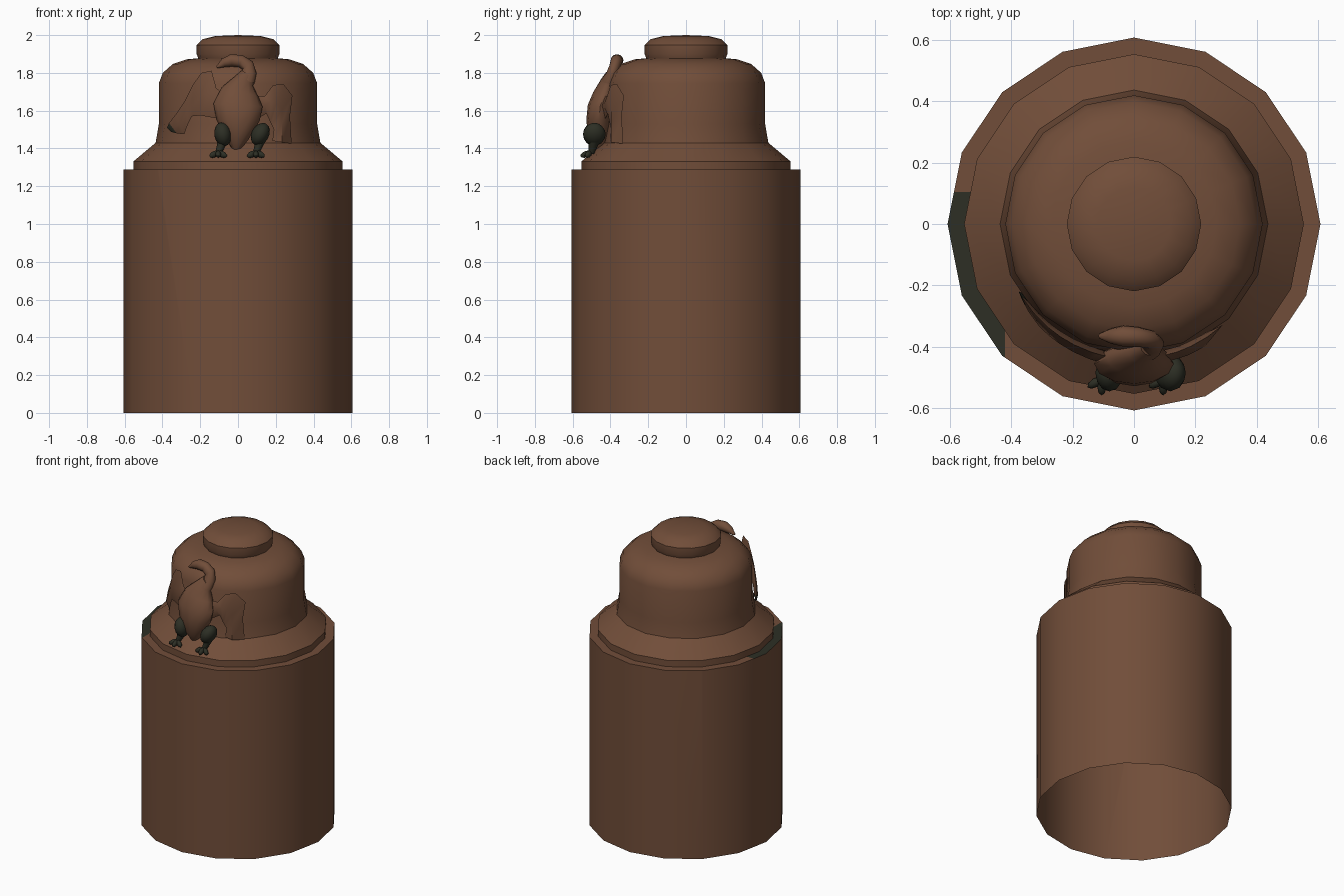
import bpy, bmesh, math
from mathutils import Vector, Matrix

if "Cube" in bpy.data.objects:
    bpy.data.objects.remove(bpy.data.objects["Cube"])


def colour(name, rgb):
    m = bpy.data.materials.new(name)
    m.diffuse_color = (*rgb, 1)
    m.use_nodes = True
    m.node_tree.nodes["Principled BSDF"].inputs["Base Color"].default_value = m.diffuse_color
    return m


BROWN = colour("brown_clay", (0.165, 0.075, 0.041))
DARK = colour("dark_green", (0.026, 0.028, 0.018))


def finish(bm, name, mats, angle=40, rule=None):
    bmesh.ops.remove_doubles(bm, verts=bm.verts, dist=0.0005)
    bmesh.ops.recalc_face_normals(bm, faces=bm.faces)
    if rule:
        for f in bm.faces:
            f.material_index = 1 if rule(f.calc_center_median()) else 0
    me = bpy.data.meshes.new(name)
    bm.to_mesh(me)
    bm.free()
    ob = bpy.data.objects.new(name, me)
    bpy.context.collection.objects.link(ob)
    for m in mats:
        me.materials.append(m)
    bpy.ops.object.select_all(action='DESELECT')
    ob.select_set(True)
    bpy.context.view_layer.objects.active = ob
    bpy.ops.object.shade_smooth_by_angle(angle=math.radians(angle))


def skin(bm, rings, cap=True):
    """Bridge closed rings of points in order."""
    vs = [[bm.verts.new(p) for p in r] for r in rings]
    n = len(vs[0])
    for a, b in zip(vs, vs[1:]):
        for i in range(n):
            j = (i + 1) % n
            bm.faces.new((a[i], a[j], b[j], b[i]))
    if cap:
        bm.faces.new(vs[0])
        bm.faces.new(vs[-1])


def lathe(profile, n=16):
    bm = bmesh.new()
    ang = [2 * math.pi * i / n for i in range(n)]
    skin(bm, [[(r * math.cos(a), r * math.sin(a), z) for a in ang]
              for r, z in profile], cap=False)
    return bm


def tube(bm, path, n=12):
    """Elliptical tube: points are (x, y, z, half width, half depth)."""
    pts = [Vector(p[:3]) for p in path]
    rings = []
    for i, p in enumerate(path):
        t = pts[min(i + 1, len(pts) - 1)] - pts[max(i - 1, 0)]
        side = Vector((t.z, 0, -t.x)).normalized()
        rings.append([pts[i] + side * p[3] * math.cos(a) + Vector((0, p[4] * math.sin(a), 0))
                      for a in (2 * math.pi * k / n for k in range(n))])
    skin(bm, rings)


def wing(name, pairs, tip_x=-9):
    """Lens-shaped strip wrapped round the lid: pairs of (x, z, x, z) edge points."""
    def at(x, z, out):
        return Vector((x, -math.sqrt(0.43 ** 2 - x * x) - out, z))
    rings = []
    for x1, z1, x2, z2 in pairs:
        size = min(1, math.hypot(x2 - x1, z2 - z1) / 0.1)
        xm, zm = (x1 + x2) / 2, (z1 + z2) / 2
        rings.append([at(x1, z1, 0.01), at(xm, zm, 0.01 + 0.025 * size),
                      at(x2, z2, 0.01), at(xm, zm, -0.008 * size)])
    bm = bmesh.new()
    skin(bm, rings)
    finish(bm, name, [BROWN, DARK], 50, lambda c: c.x < tip_x)


# jar body, open below, with a flat shoulder rim cut along the dark patch
bm = lathe([(0.607, 0), (0.607, 1.288), (0.553, 1.288)])
for co, no in (((0, 0.105, 0), (0, 1, 0)), ((-0.42, 0, 0), (1, 0, 0))):
    rim = [f for f in bm.faces if f.calc_center_median().z > 1.28]
    edges = list({e for f in rim for e in f.edges})
    verts = list({v for f in rim for v in f.verts})
    bmesh.ops.bisect_plane(bm, geom=rim + edges + verts, plane_co=co, plane_no=no)
finish(bm, "jar_body", [BROWN, DARK],
       rule=lambda c: c.z > 1.28 and c.x < -0.42 and -0.45 < c.y < 0.105)

# stepped lid with a rounded shoulder
finish(lathe([(0.553, 1.288), (0.553, 1.332), (0.436, 1.43), (0.419, 1.53), (0.419, 1.745),
              (0.398, 1.80), (0.345, 1.847), (0.27, 1.872), (0.18, 1.88)]), "lid", [BROWN])

# knob on the lid
finish(lathe([(0.21, 1.876), (0.219, 1.90), (0.219, 1.947), (0.187, 1.978),
              (0.12, 1.995), (0.0, 2.0)]), "lid_knob", [BROWN])

# bird body, neck and hooked head
bm = bmesh.new()
tube(bm, [(-0.01, -0.45, 1.385, 0.015, 0.02), (-0.005, -0.46, 1.45, 0.06, 0.055),
          (0, -0.46, 1.55, 0.115, 0.068), (0, -0.455, 1.63, 0.13, 0.065),
          (0.01, -0.435, 1.70, 0.10, 0.055), (0.03, -0.415, 1.755, 0.055, 0.04),
          (0.055, -0.395, 1.79, 0.042, 0.034)])
tube(bm, [(0.045, -0.41, 1.76, 0.045, 0.035), (0.06, -0.39, 1.80, 0.038, 0.032),
          (0.05, -0.375, 1.84, 0.035, 0.03), (0.015, -0.368, 1.862, 0.033, 0.032),
          (-0.035, -0.365, 1.866, 0.033, 0.034), (-0.075, -0.365, 1.853, 0.024, 0.025),
          (-0.112, -0.365, 1.83, 0.006, 0.008)])
finish(bm, "bird_body", [BROWN], 50)

# wings
wing("left_wing", [(-0.08, 1.69, -0.08, 1.55), (-0.115, 1.72, -0.115, 1.56),
                   (-0.14, 1.812, -0.155, 1.567), (-0.195, 1.80, -0.20, 1.575),
                   (-0.24, 1.735, -0.245, 1.57), (-0.28, 1.655, -0.265, 1.53),
                   (-0.33, 1.58, -0.285, 1.475), (-0.365, 1.535, -0.325, 1.48),
                   (-0.376, 1.51, -0.355, 1.488)], -0.337)
wing("right_wing", [(0.08, 1.68, 0.09, 1.55), (0.14, 1.675, 0.15, 1.585),
                    (0.185, 1.735, 0.162, 1.56), (0.24, 1.742, 0.17, 1.54),
                    (0.288, 1.68, 0.178, 1.525), (0.275, 1.57, 0.19, 1.50),
                    (0.284, 1.425, 0.182, 1.44)])

# legs: dark thigh and shank, foot with three toes on the lid slope
for side, x, lean, foot_x in (("left", -0.08, 0.15, -0.105), ("right", 0.118, -0.5, 0.095)):
    bm = bmesh.new()
    rot = Matrix.Rotation(-lean, 4, 'Y')
    bmesh.ops.create_uvsphere(bm, u_segments=12, v_segments=8, radius=1,
                              matrix=Matrix.Translation((x, -0.485, 1.475)) @ rot
                              @ Matrix.Diagonal((0.046, 0.06, 0.064, 1)))
    tube(bm, [(x, -0.485, 1.44, 0.026, 0.03), (foot_x, -0.50, 1.375, 0.016, 0.016)], 8)
    finish(bm, side + "_leg", [DARK], 50)
    bm = bmesh.new()
    for turn in (-60, 0, 60):
        a = math.radians(turn)
        bmesh.ops.create_uvsphere(bm, u_segments=8, v_segments=6, radius=1,
                                  matrix=Matrix.Translation((foot_x, -0.505, 1.378))
                                  @ Matrix.Rotation(a, 4, 'Z') @ Matrix.Rotation(0.35, 4, 'X')
                                  @ Matrix.Translation((0, -0.025, 0))
                                  @ Matrix.Diagonal((0.015, 0.032, 0.017, 1)))
    finish(bm, side + "_foot", [BROWN if side == "none" else DARK], 50)
